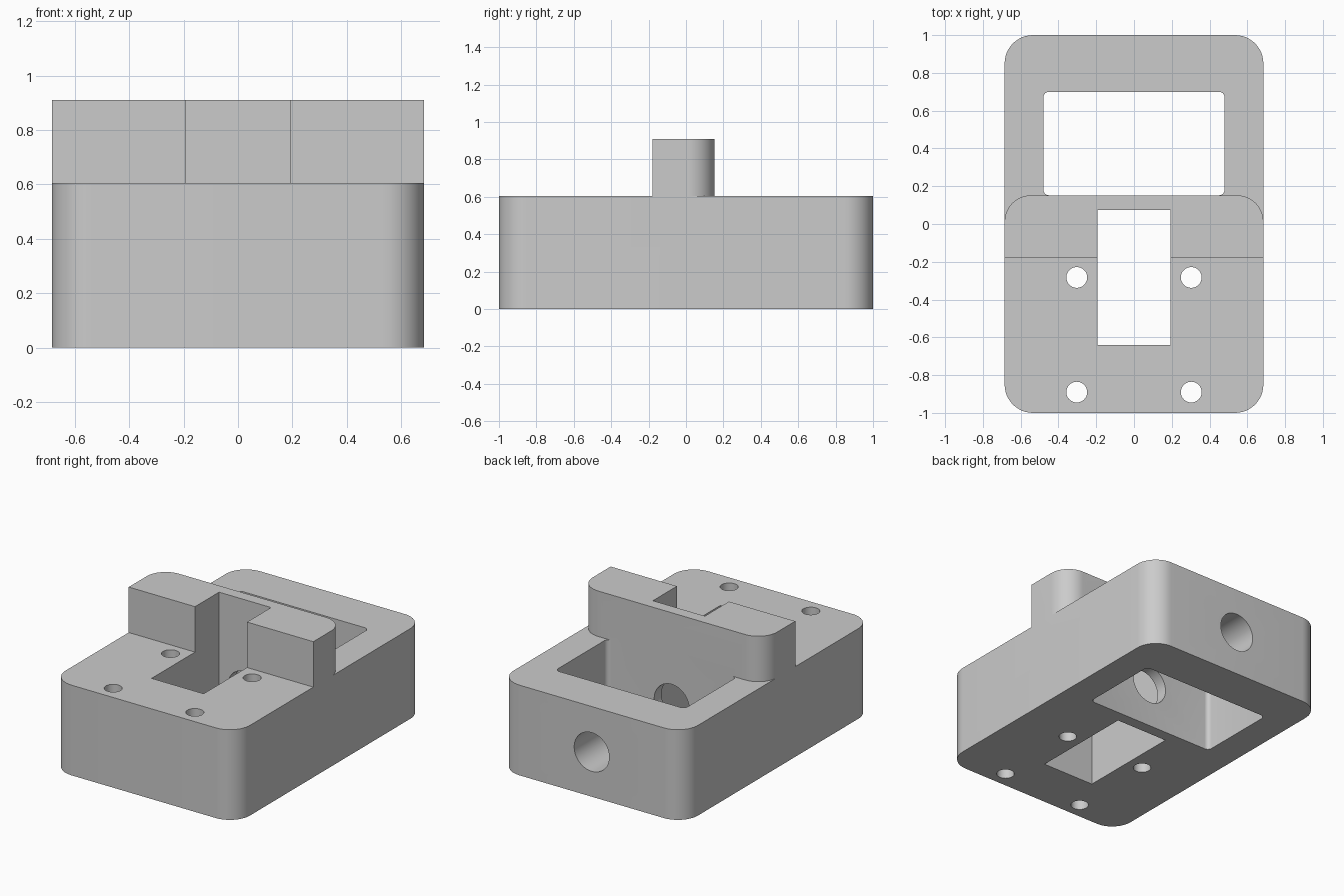
import bpy
import bmesh
from math import sin, cos, pi
from mathutils import Matrix

old = bpy.data.objects.get("Cube")
if old:
    bpy.data.objects.remove(old, do_unlink=True)

# One grey for the whole casting
grey = bpy.data.materials.new("plain_grey")
grey.use_nodes = True
grey.diffuse_color = (0.6, 0.6, 0.6, 1)
grey.node_tree.nodes["Principled BSDF"].inputs["Base Color"].default_value = (0.6, 0.6, 0.6, 1)


def finish(name, bm):
    bmesh.ops.recalc_face_normals(bm, faces=bm.faces)
    mesh = bpy.data.meshes.new(name)
    bm.to_mesh(mesh)
    bm.free()
    mesh.materials.append(grey)
    obj = bpy.data.objects.new(name, mesh)
    bpy.context.collection.objects.link(obj)
    return obj


def prism(name, half_x, y0, y1, z0, z1, front_r=0, back_r=0, steps=12):
    """Upright block whose front and back corners have their own radius."""
    points = []
    corners = ((1, y1, -1, back_r), (-1, y1, -1, back_r),
               (-1, y0, 1, front_r), (1, y0, 1, front_r))
    for i, (side, y, inward, r) in enumerate(corners):
        cx, cy = side * (half_x - r), y + inward * r
        count = steps if r else 0
        for k in range(count + 1):
            a = (i + k / max(count, 1)) * pi / 2
            points.append((cx + r * cos(a), cy + r * sin(a), z0))
    bm = bmesh.new()
    face = bm.faces.new([bm.verts.new(p) for p in points])
    ext = bmesh.ops.extrude_face_region(bm, geom=[face])
    top = [v for v in ext["geom"] if isinstance(v, bmesh.types.BMVert)]
    bmesh.ops.translate(bm, verts=top, vec=(0, 0, z1 - z0))
    return finish(name, bm)


def cylinder(name, radius, depth, centre, turn=0):
    bm = bmesh.new()
    bmesh.ops.create_cone(bm, cap_ends=True, segments=48, radius1=radius, radius2=radius,
                          depth=depth,
                          matrix=Matrix.Translation(centre) @ Matrix.Rotation(turn, 4, "X"))
    return finish(name, bm)


def combine(target, tool, operation):
    tool.hide_render = True
    mod = target.modifiers.new(tool.name, "BOOLEAN")
    mod.object, mod.operation, mod.solver = tool, operation, "EXACT"
    bpy.context.view_layer.objects.active = target
    bpy.ops.object.modifier_apply(modifier=mod.name)
    bpy.data.objects.remove(tool, do_unlink=True)


# Base block with a raised cross bar, rounded at its back corners
TOP = 0.605
body = prism("mounting_block", 0.685, -1, 1, 0, TOP, 0.15, 0.15)
combine(body, prism("cross_bar", 0.685, -0.18, 0.152, 0.4, 0.91, 0, 0.14), "UNION")

# Rear window and central slot, both right through
combine(body, prism("window_cutter", 0.48, 0.152, 0.7, -0.1, 0.75, 0.03, 0.03, 6), "DIFFERENCE")
combine(body, prism("slot_cutter", 0.193, -0.64, 0.075, -0.1, 1.1), "DIFFERENCE")

# Round passage from the back face through the window into the slot
combine(body, cylinder("passage_cutter", 0.13, 1.3, (0, 0.55, 0.3), pi / 2), "DIFFERENCE")

# Four screw holes
for x in (-0.303, 0.303):
    for y in (-0.89, -0.283):
        combine(body, cylinder("screw_cutter", 0.055, 1, (x, y, 0.3)), "DIFFERENCE")

bpy.ops.object.select_all(action="DESELECT")
body.select_set(True)
bpy.context.view_layer.objects.active = body
bpy.ops.object.shade_smooth_by_angle(angle=pi / 6)
